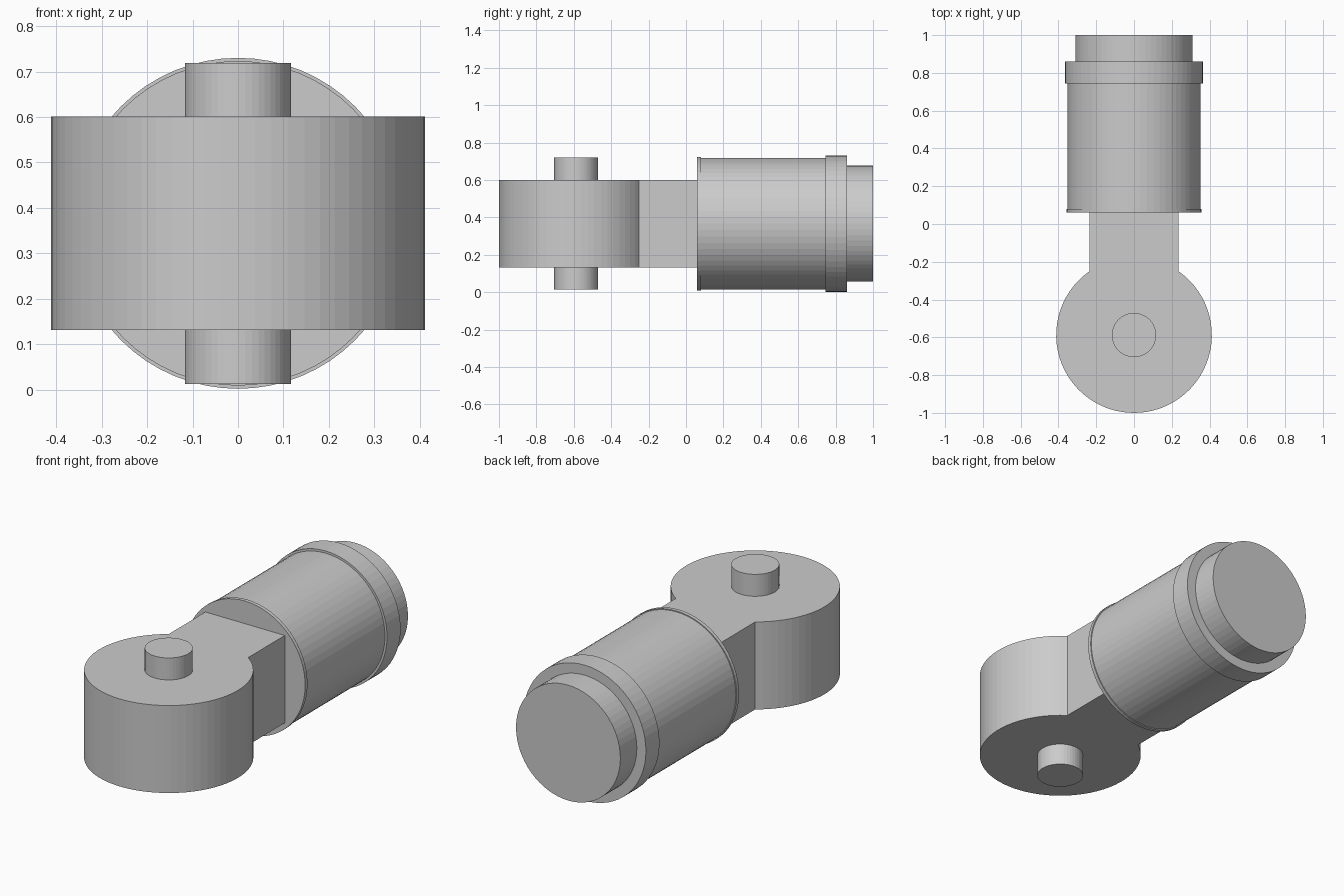
import bpy, bmesh
from math import sin, cos, pi, asin
from mathutils import Vector

if "Cube" in bpy.data.objects:
    bpy.data.objects.remove(bpy.data.objects["Cube"])

AXIS_Z = 0.366   # height of the barrel axis
EYE_Y = -0.588   # centre of the eye and pin


def finish(name, bm):
    bmesh.ops.recalc_face_normals(bm, faces=bm.faces)
    mesh = bpy.data.meshes.new(name)
    bm.to_mesh(mesh)
    bm.free()
    obj = bpy.data.objects.new(name, mesh)
    bpy.context.collection.objects.link(obj)
    return obj


def lathe_y(name, profile, sides=64):
    """Turn (radius, y) points around the barrel axis and cap both ends."""
    bm = bmesh.new()
    rings = [[bm.verts.new((r * cos(2 * pi * i / sides), y,
                            AXIS_Z + r * sin(2 * pi * i / sides)))
              for i in range(sides)] for r, y in profile]
    for a, b in zip(rings, rings[1:]):
        for i in range(sides):
            j = (i + 1) % sides
            bm.faces.new((a[i], a[j], b[j], b[i]))
    bm.faces.new(rings[0])
    bm.faces.new(rings[-1])
    return finish(name, bm)


def extrude_z(name, outline, z0, z1):
    """Extrude a closed (x, y) outline upward."""
    bm = bmesh.new()
    face = bm.faces.new([bm.verts.new((x, y, z0)) for x, y in outline])
    top = bmesh.ops.extrude_face_region(bm, geom=[face])["geom"]
    bmesh.ops.translate(bm, vec=Vector((0, 0, z1 - z0)),
                        verts=[v for v in top if isinstance(v, bmesh.types.BMVert)])
    return finish(name, bm)


def arc(radius, start, end, steps):
    angles = [start + (end - start) * i / steps for i in range(steps + 1)]
    return [(radius * cos(a), EYE_Y + radius * sin(a)) for a in angles]


# Stepped barrel: thin front lip, main tube, collar, end plug
lathe_y("barrel", [(0.357, 0.06), (0.357, 0.08), (0.352, 0.08), (0.352, 0.745),
                   (0.364, 0.745), (0.364, 0.86), (0.31, 0.86), (0.31, 1.0)])

# Rod eye: round head joined to a rectangular shank
HEAD_R, SHANK_X = 0.412, 0.236
half = asin(SHANK_X / HEAD_R)
head = arc(HEAD_R, pi / 2 + half, 2.5 * pi - half, 56)
extrude_z("rod_eye", head + [(SHANK_X, 0.06), (-SHANK_X, 0.06)], 0.131, 0.601)

# Pivot pin, standing proud of the eye above and below
extrude_z("pivot_pin", arc(0.117, 0, 2 * pi, 48)[:-1], 0.013, 0.719)
